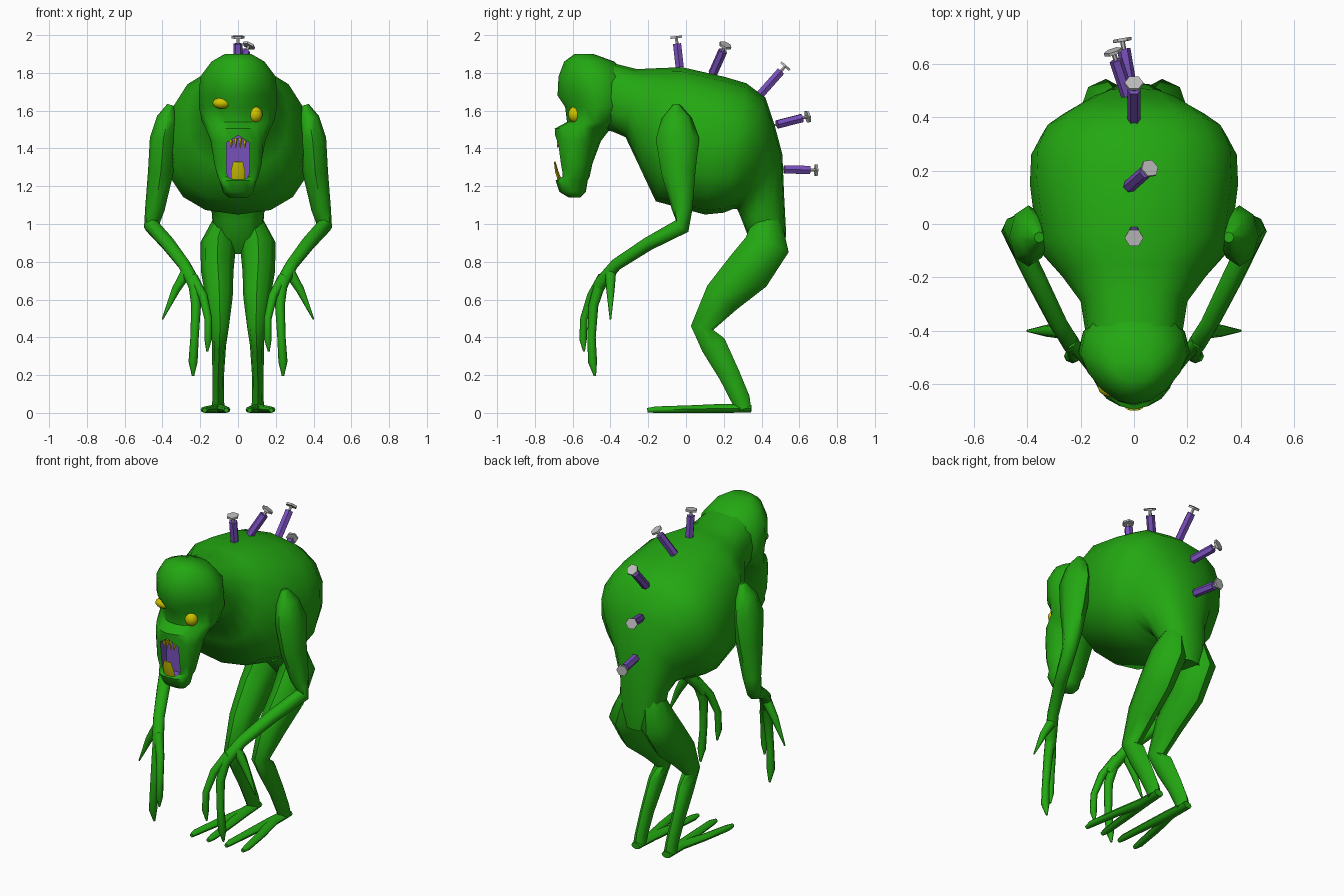
import bpy, bmesh, math
from mathutils import Vector

if "Cube" in bpy.data.objects:
    bpy.data.objects.remove(bpy.data.objects["Cube"])


def material(name, rgb):
    m = bpy.data.materials.new(name)
    m.use_nodes = True
    m.diffuse_color = (*rgb, 1)
    m.node_tree.nodes["Principled BSDF"].inputs["Base Color"].default_value = (*rgb, 1)
    return m


GREEN = material("skin green", (0.017, 0.39, 0.006))
PURPLE = material("purple", (0.19, 0.08, 0.5))
YELLOW = material("yellow", (0.62, 0.55, 0.0))
GREY = material("metal grey", (0.5, 0.5, 0.5))


def finish(bm, name, mats, angle=50):
    bmesh.ops.recalc_face_normals(bm, faces=bm.faces)
    me = bpy.data.meshes.new(name)
    bm.to_mesh(me)
    bm.free()
    for m in mats:
        me.materials.append(m)
    ob = bpy.data.objects.new(name, me)
    bpy.context.collection.objects.link(ob)
    smooth(ob, angle)
    return ob


def smooth(ob, angle):
    bpy.ops.object.select_all(action="DESELECT")
    ob.select_set(True)
    bpy.context.view_layer.objects.active = ob
    bpy.ops.object.shade_smooth_by_angle(angle=math.radians(angle))


def loft(bm, rings, index=0):
    """Skin a list of closed rings and cap both ends."""
    vs = [[bm.verts.new(p) for p in r] for r in rings]
    n = len(vs[0])
    faces = [bm.faces.new((a[i], a[(i + 1) % n], b[(i + 1) % n], b[i]))
             for a, b in zip(vs, vs[1:]) for i in range(n)]
    faces += [bm.faces.new(vs[0]), bm.faces.new(vs[-1])]
    for f in faces:
        f.material_index = index


def tube(bm, path, side=1, n=8, index=0):
    """Limb along (x, y, z, half width, half depth) stations."""
    pts = [Vector((p[0] * side, p[1], p[2])) for p in path]
    rings = []
    for i, p in enumerate(pts):
        t = (pts[min(i + 1, len(pts) - 1)] - pts[max(i - 1, 0)]).normalized()
        u = Vector((1, 0, 0))
        u = (u - t * u.dot(t)).normalized()
        v = t.cross(u)
        w, d = path[i][3], path[i][-1]
        rings.append([p + u * w * math.cos(a) + v * d * math.sin(a)
                      for a in (math.tau * k / n for k in range(n))])
    loft(bm, rings, index)


def power(v, e):
    return math.copysign(abs(v) ** e, v)


# Torso: spine-side point, belly-side point, half width
torso = [((-.50, 1.85), (-.47, 1.50), .16), ((-.38, 1.85), (-.39, 1.49), .185),
         ((-.26, 1.82), (-.32, 1.46), .20), ((-.15, 1.825), (-.24, 1.29), .27),
         ((-.02, 1.83), (-.16, 1.12), .36), ((.20, 1.78), (.10, 1.05), .39),
         ((.32, 1.745), (.20, 1.06), .385), ((.42, 1.67), (.25, 1.08), .345),
         ((.47, 1.52), (.27, 1.08), .28), ((.51, 1.37), (.28, 1.06), .20),
         ((.52, 1.14), (.30, 1.01), .14), ((.53, .95), (.33, .93), .13),
         ((.52, .84), (.40, .84), .08)]
bm = bmesh.new()
rings = []
for top, bottom, w in torso:
    t, b = Vector((0, *top)), Vector((0, *bottom))
    rings.append([(t + b) / 2 + (t - b) / 2 * power(math.cos(a), .85)
                  + Vector((w * power(math.sin(a), .85), 0, 0))
                  for a in (math.tau * k / 16 for k in range(16))])
loft(bm, rings)
finish(bm, "torso", [GREEN])

# Head: height, front, back, half width, narrowing toward the face
head = [(1.90, -.59, -.49, .07, 0), (1.86, -.645, -.38, .14, .1),
        (1.78, -.675, -.30, .20, .2), (1.68, -.68, -.29, .207, .3),
        (1.62, -.64, -.30, .207, .35), (1.54, -.63, -.35, .19, .3),
        (1.505, -.695, -.40, .17, .3), (1.44, -.69, -.45, .145, 0),
        (1.32, -.67, -.495, .122, -.3), (1.25, -.66, -.51, .105, -.3),
        (1.23, -.69, -.52, .098, -.2), (1.17, -.67, -.53, .08, 0),
        (1.14, -.62, -.56, .05, 0)]
bm = bmesh.new()
rings = []
for z, front, back, w, taper in head:
    ring = []
    for k in range(16):
        a = math.tau * k / 16
        c, s = math.cos(a), math.sin(a)
        ring.append((w * s * (1 - taper * max(0, c)),
                     (front + back) / 2 + (front - back) / 2 * c, z))
    rings.append(ring)
loft(bm, rings)
skull = finish(bm, "head", [GREEN, PURPLE])

# Open mouth cut into the face, with a purple lining
outline = [(0, 1.47), (.062, 1.43), (.062, 1.27), (.045, 1.24),
           (-.045, 1.24), (-.062, 1.27), (-.062, 1.43)]
bm = bmesh.new()
loft(bm, [[(x, y, z) for x, z in outline] for y in (-.8, -.615)], 1)
cutter = finish(bm, "mouth_cutter", [GREEN, PURPLE])
cutter.hide_render = True
cut = skull.modifiers.new("mouth", "BOOLEAN")
cut.operation, cut.solver, cut.object = "DIFFERENCE", "EXACT", cutter
bpy.context.view_layer.objects.active = skull
bpy.ops.object.modifier_apply(modifier="mouth")
bpy.data.objects.remove(cutter)
smooth(skull, 50)

# Teeth
bm = bmesh.new()
tube(bm, [(0, -.668, 1.23, .036, .012), (0, -.685, 1.28, .038, .01),
          (0, -.695, 1.33, .025, .005)], n=6)
for x in (-.036, -.012, .012, .036):
    tube(bm, [(x, -.672, 1.46 - abs(x) / 2, .011), (x, -.68, 1.405, .003)], n=5)
finish(bm, "teeth", [YELLOW])

# Uneven eyes
for name, spot, size in (("left_eye", (.09, -.588, 1.58), (.04, .036, .043)),
                         ("right_eye", (-.085, -.612, 1.64), (.05, .036, .03))):
    bm = bmesh.new()
    bmesh.ops.create_uvsphere(bm, u_segments=12, v_segments=8, radius=1)
    bmesh.ops.scale(bm, vec=size, verts=bm.verts)
    bmesh.ops.translate(bm, vec=spot, verts=bm.verts)
    finish(bm, name, [YELLOW])

# Limbs, drawn for the left side and mirrored
arm = [(.355, -.05, 1.63, .02, .02), (.375, -.05, 1.56, .055, .08),
       (.395, -.045, 1.45, .072, .115), (.41, -.04, 1.27, .067, .09),
       (.44, -.02, 1.08, .052, .055), (.457, -.02, .99, .042, .045),
       (.37, -.2, .895, .04, .036), (.285, -.37, .785, .035, .032),
       (.235, -.45, .69, .036, .034), (.215, -.475, .63, .03, .025)]
digits = [[(.235, -.45, .70, .03), (.222, -.49, .57, .026), (.23, -.5, .40, .022),
           (.238, -.495, .27, .024), (.238, -.482, .195, .006)],
          [(.24, -.44, .72, .028), (.185, -.5, .62, .024), (.158, -.54, .5, .02),
           (.158, -.545, .39, .02), (.163, -.54, .325, .005)],
          [(.27, -.40, .75, .03), (.33, -.40, .65, .022), (.40, -.40, .495, .004)]]
leg = [(.07, .43, 1.04, .05, .07), (.105, .43, .89, .095, .12),
       (.11, .33, .75, .086, .125), (.1, .19, .61, .072, .1),
       (.095, .085, .45, .046, .06), (.1, .145, .36, .037, .068),
       (.105, .23, .2, .031, .056), (.105, .29, .07, .03, .05),
       (.105, .305, .02, .036, .04)]
toes = [[(.105, .345, .022, .03, .02), (.1, .2, .024, .036, .024),
         (tip * .6 + .04, .02, .02, .026, .02), (tip, -.16, .017, .022, .017),
         (tip, -.205, .014, .012, .012)] for tip in (.062, .176)]
for label, side in (("left", 1), ("right", -1)):
    for part, paths in (("arm", [arm]), ("fingers", digits),
                        ("leg", [leg]), ("toes", toes)):
        bm = bmesh.new()
        for path in paths:
            tube(bm, path, side)
        finish(bm, f"{label}_{part}", [GREEN])

# Syringes along the spine: needle end, plunger end
spine = [((0, -.03, 1.80), (0, -.052, 1.995)), ((-.03, .13, 1.77), (.06, .21, 1.95)),
         ((0, .37, 1.66), (0, .53, 1.84)), ((-.015, .455, 1.52), (-.08, .65, 1.57)),
         ((-.01, .49, 1.29), (-.045, .695, 1.285))]
for number, (start, end) in enumerate(spine, 1):
    a, b = Vector(start), Vector(end)
    length = (b - a).length
    turn = (b - a).to_track_quat("Z", "Y").to_matrix().to_4x4()
    bm = bmesh.new()
    for low, high, r, index in ((-.03, .04, .005, 1), (.03, length - .04, .025, 0),
                                (length - .045, length, .009, 1),
                                (length - .012, length, .035, 1)):
        loft(bm, [[turn @ Vector((r * math.cos(t), r * math.sin(t), h)) + a
                   for t in (math.tau * k / 6 for k in range(6))]
                  for h in (low, high)], index)
    finish(bm, f"syringe_{number}", [PURPLE, GREY], 30)
